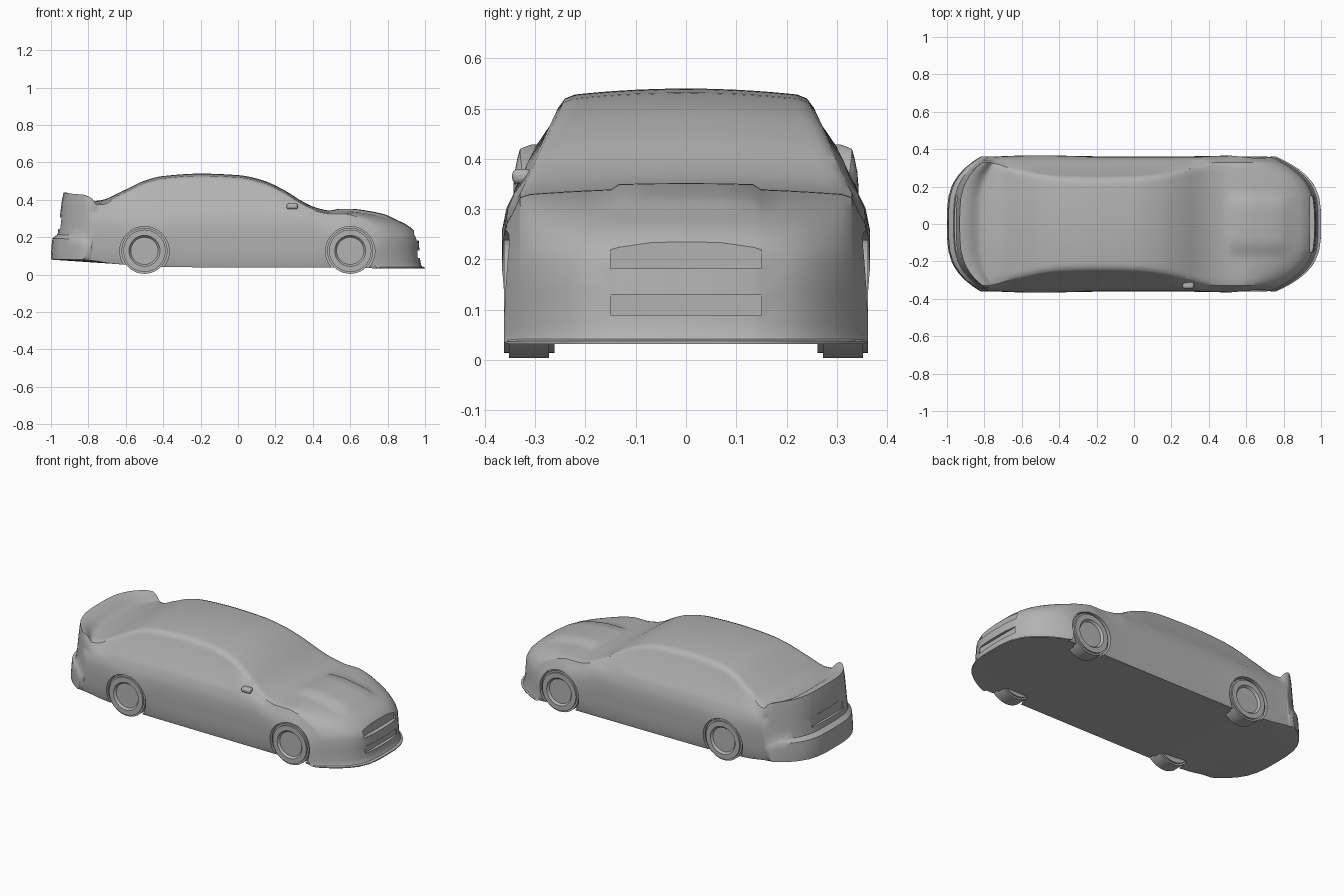
import bpy, bmesh, math

if "Cube" in bpy.data.objects:
    bpy.data.objects.remove(bpy.data.objects["Cube"], do_unlink=True)

grey = bpy.data.materials.new("plain grey")
grey.use_nodes = True
COLOUR = (0.45, 0.45, 0.45, 1)
grey.diffuse_color = COLOUR
grey.node_tree.nodes["Principled BSDF"].inputs["Base Color"].default_value = COLOUR

# Side profile: station, height
TOP = [(-1, .11), (-.992, .195), (-.965, .215), (-.95, .33), (-.932, .44), (-.88, .425),
       (-.82, .393), (-.75, .395), (-.6, .455), (-.5, .502), (-.4, .527), (-.2, .54),
       (0, .532), (.13, .505), (.25, .45), (.35, .388), (.42, .357), (.5, .342),
       (.6, .342), (.7, .33), (.8, .308), (.9, .268), (.94, .235), (.965, .195),
       (.975, .07), (.985, .042), (1, .038)]
BOTTOM = [(-1, .08), (-.7, .06), (-.38, .04), (.8, .036), (1, .032)]
WHEELS = [("front", .6), ("rear", -.5)]
SIDES = [("left", 1), ("right", -1)]


def smooth(a, b, v):
    t = min(1, max(0, (v - a) / (b - a)))
    return t * t * (3 - 2 * t)


def profile(table, x):
    """Monotone cubic through the table points."""
    n = len(table)
    slope = [(table[i + 1][1] - table[i][1]) / (table[i + 1][0] - table[i][0])
             for i in range(n - 1)]

    def tangent(i):
        if i in (0, n - 1):
            return slope[min(i, n - 2)]
        a, b = slope[i - 1], slope[i]
        return 2 * a * b / (a + b) if a * b > 0 else 0
    i = max(k for k in range(n - 1) if table[k][0] <= x or k == 0)
    h = table[i + 1][0] - table[i][0]
    t = (x - table[i][0]) / h
    return ((2*t**3 - 3*t*t + 1) * table[i][1] + (t**3 - 2*t*t + t) * h * tangent(i)
            + (3*t*t - 2*t**3) * table[i + 1][1] + (t**3 - t*t) * h * tangent(i + 1))


def half_section(s):
    """Points from the floor centre round one side to the roof centre."""
    top, low = profile(TOP, s), profile(BOTTOM, s)
    tall = top - low
    belt = min(.33, low + tall * .85)
    edge = .33 - max(0, top - .35) * .47 * smooth(-.9, -.65, s)
    edge_z = top - min(.02, tall * .06)
    glass = .008 * smooth(-.65, -.5, s) * (1 - smooth(.12, .28, s))
    flare = .007 * sum(math.exp(-((s - x) / .15) ** 2) for _, x in WHEELS)
    # Floor and lower side
    pts = [(y, low) for y in (0, .08, .15, .21, .26, .3, .33, .348)]
    pts += [(y + flare * math.sin(math.pi * f), low + (belt - low) * f) for y, f in
            [(.356, .1), (.358, .3), (.362, .55), (.361, .75), (.355, .9), (.343, 1)]]
    # Side windows
    for f, inset in [(.1, 0), (.2, 1), (.5, .6), (.8, 1), (.9, 0)]:
        bulge = .012 * math.sin(math.pi * f) * smooth(.4, .5, top)
        pts.append((.343 + (edge - .343) * f - inset * glass + bulge,
                    belt + (edge_z - belt) * f))
    pts.append((edge, edge_z))
    # Crowned roof, with the raised middle of the bonnet
    scoop = .01 * smooth(.48, .55, s) * (1 - smooth(.78, .86, s))
    for f in (1, .93, .84, .74, .63, .48, .43, .22, 0):
        rise = scoop if f < .45 else 0
        pts.append(((edge - .02) * f, top - min(.012, tall * .04) * f * f + rise))
    return pts


def place(s, y, z):
    """Round the nose and tail in plan."""
    depth, start = (.24, .45) if s > 0 else (.18, .62)
    back = depth * (abs(y) / .36) ** 3.4 * smooth(start, 1, abs(s))
    return (s - math.copysign(back, s), y, z)


def finish(obj, angle=35):
    obj.data.materials.clear()
    obj.data.materials.append(grey)
    bpy.ops.object.select_all(action='DESELECT')
    obj.select_set(True)
    bpy.context.view_layer.objects.active = obj
    bpy.ops.object.shade_smooth_by_angle(angle=math.radians(angle))


def make_body():
    stations = []
    for (a, _), (b, _) in zip(TOP, TOP[1:]):
        steps = max(2, math.ceil((b - a) / .025))
        stations += [a + (b - a) * k / steps for k in range(steps)]
    stations.append(1)
    bm = bmesh.new()
    rings = []
    for s in stations:
        half = half_section(s)
        loop = half + [(-y, z) for y, z in half[-2:0:-1]]
        rings.append([bm.verts.new(place(s, y, z)) for y, z in loop])
    n = len(rings[0])
    for a, b in zip(rings, rings[1:]):
        for i in range(n):
            j = (i + 1) % n
            bm.faces.new((a[i], a[j], b[j], b[i]))
    # Close the thin edges at nose and tail, floor to top
    mid = n // 2
    for ring, flip in ((rings[0], True), (rings[-1], False)):
        cap = bm.faces.new(ring[::-1] if flip else ring)
        bmesh.ops.connect_verts(bm, verts=[ring[0], ring[mid]])
        if cap.is_valid:
            cap.smooth = False
    bmesh.ops.triangulate(bm, faces=[f for f in bm.faces if len(f.verts) > 4])
    mesh = bpy.data.meshes.new("car_body")
    bm.to_mesh(mesh)
    bm.free()
    obj = bpy.data.objects.new("car_body", mesh)
    bpy.context.collection.objects.link(obj)
    return obj


def box(name, loc, size):
    bpy.ops.mesh.primitive_cube_add(size=1, location=loc)
    obj = bpy.context.object
    obj.name, obj.scale = name, size
    bpy.ops.object.transform_apply(location=False, rotation=False, scale=True)
    return obj


def disc(name, loc, radius, width):
    bpy.ops.mesh.primitive_cylinder_add(vertices=40, radius=radius, depth=width,
                                        location=loc, rotation=(math.pi / 2, 0, 0))
    bpy.context.object.name = name
    return bpy.context.object


def cut(body, cutter):
    bpy.context.view_layer.objects.active = body
    mod = body.modifiers.new("cut", 'BOOLEAN')
    mod.operation, mod.solver, mod.object = 'DIFFERENCE', 'EXACT', cutter
    bpy.ops.object.modifier_apply(modifier=mod.name)
    bpy.data.objects.remove(cutter, do_unlink=True)


body = make_body()

# Wheel arches, then the nose and tail recesses
for end, x in WHEELS:
    for side, sign in SIDES:
        cut(body, disc("arch_cutter", (x, sign * .38, .125), .132, .13))
cut(body, box("grille_cutter", (.99, 0, .212), (.1, .3, .06)))
cut(body, box("intake_cutter", (.99, 0, .11), (.07, .3, .04)))
cut(body, box("plate_cutter", (-.98, 0, .275), (.07, .3, .06)))
finish(body)

# Wheels with a dished face
for end, x in WHEELS:
    for side, sign in SIDES:
        wheel = disc(f"{end}_{side}_wheel", (x, sign * .312, .127), .123, .1)
        bm = bmesh.new()
        bm.from_mesh(wheel.data)
        caps = [f for f in bm.faces if len(f.verts) > 4]
        rims = [e for f in caps for e in f.edges]
        bmesh.ops.bevel(bm, geom=rims, offset=.01, segments=2, affect='EDGES')
        caps = [f for f in bm.faces if len(f.verts) > 4]
        bmesh.ops.inset_individual(bm, faces=caps, thickness=.03, depth=0)
        bmesh.ops.inset_individual(bm, faces=caps, thickness=.01, depth=-.012)
        bm.to_mesh(wheel.data)
        bm.free()
        finish(wheel)

# Wing mirror
mirror = box("right_mirror", (.29, -.326, .365), (.06, .04, .03))
bevel = mirror.modifiers.new("round", 'BEVEL')
bevel.width, bevel.segments = .012, 3
finish(mirror)
